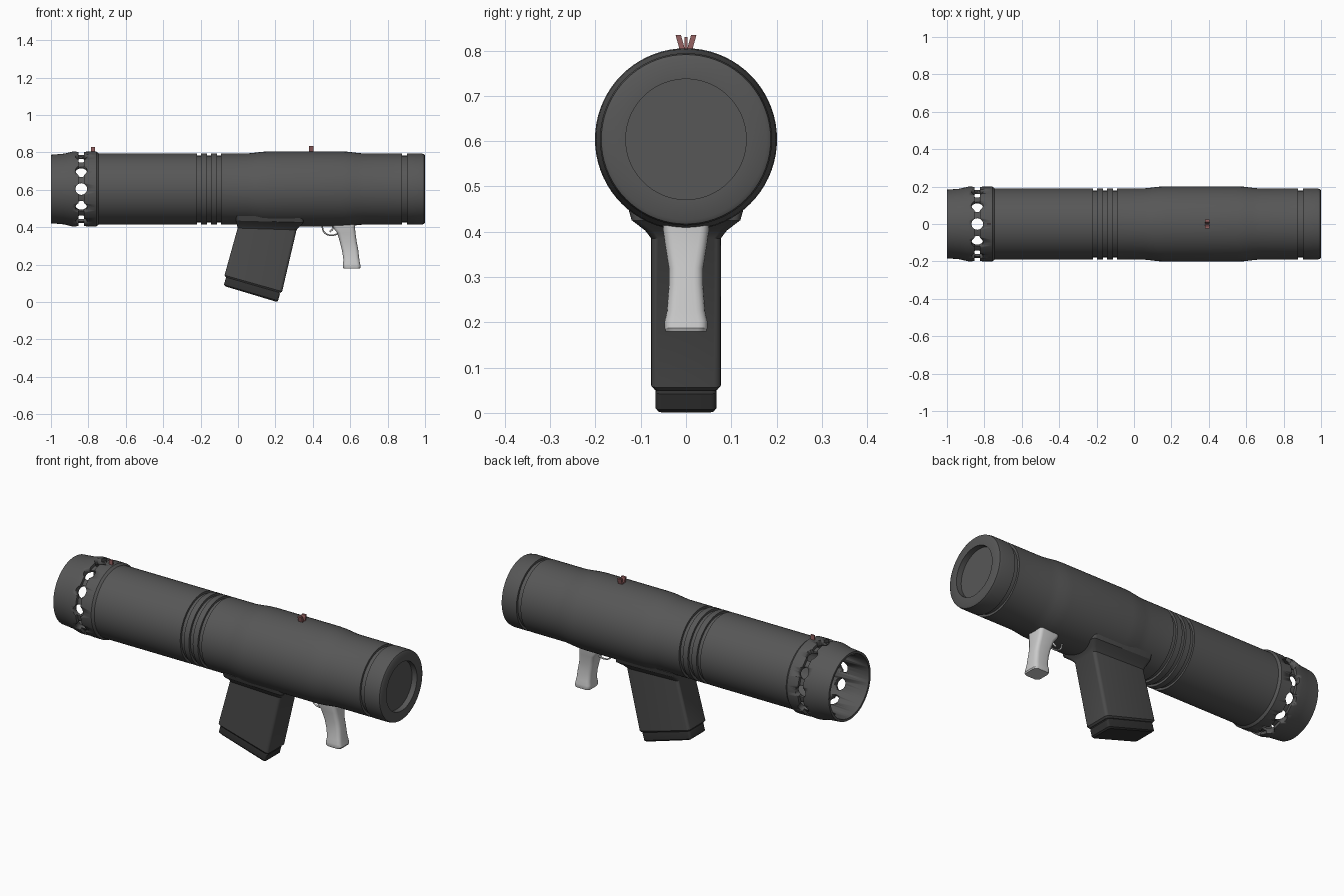
import bpy, bmesh, math
from mathutils import Vector

if "Cube" in bpy.data.objects:
    bpy.data.objects.remove(bpy.data.objects["Cube"])

AXIS_Z = 0.604


def material(name, rgb):
    m = bpy.data.materials.new(name)
    m.diffuse_color = (*rgb, 1)
    m.use_nodes = True
    m.node_tree.nodes["Principled BSDF"].inputs["Base Color"].default_value = m.diffuse_color
    return m


DARK = material("dark_grey", (0.095, 0.095, 0.095))
MAG = material("magazine_grey", (0.07, 0.07, 0.07))
BLACK = material("near_black", (0.03, 0.03, 0.03))
RED = material("dull_red", (0.3, 0.12, 0.12))


def finish(name, bm, mat=None, angle=30):
    bmesh.ops.recalc_face_normals(bm, faces=bm.faces[:])
    me = bpy.data.meshes.new(name)
    bm.to_mesh(me)
    bm.free()
    ob = bpy.data.objects.new(name, me)
    bpy.context.collection.objects.link(ob)
    if mat:
        me.materials.append(mat)
    bpy.ops.object.select_all(action='DESELECT')
    ob.select_set(True)
    bpy.context.view_layer.objects.active = ob
    bpy.ops.object.shade_smooth_by_angle(angle=math.radians(angle))
    return ob


def lathe(name, profile, mat, n=72):
    """Solid of revolution about the x axis; profile starts and ends at r = 0."""
    bm = bmesh.new()
    rings = []
    for x, r in profile:
        count = 1 if r == 0 else n
        rings.append([bm.verts.new((x, r * math.cos(2 * math.pi * i / n),
                                    AXIS_Z + r * math.sin(2 * math.pi * i / n))) for i in range(count)])
    for a, b in zip(rings, rings[1:]):
        for i in range(n):
            j = (i + 1) % n
            quad = [a[i % len(a)], a[j % len(a)], b[j % len(b)], b[i % len(b)]]
            bm.faces.new(list(dict.fromkeys(quad)))
    return finish(name, bm, mat)


def loft(name, sections, radius, mat=None, steps=4):
    """Rounded rectangles, each given by rear (x, z), front (x, z) and half width in y."""
    bm = bmesh.new()
    rings = []
    for (x0, z0), (x1, z1), w in sections:
        p, q = Vector((x0, 0, z0)), Vector((x1, 0, z1))
        c, u, half = (p + q) / 2, (q - p).normalized(), (q - p).length / 2
        ring = []
        for k, (sx, sy) in enumerate(((1, 1), (-1, 1), (-1, -1), (1, -1))):
            for s in range(steps + 1):
                a = math.pi / 2 * (k + s / steps)
                du = sx * (half - radius) + radius * math.cos(a)
                dy = sy * (w - radius) + radius * math.sin(a)
                ring.append(bm.verts.new(c + u * du + Vector((0, dy, 0))))
        rings.append(ring)
    for a, b in zip(rings, rings[1:]):
        for i in range(len(a)):
            j = (i + 1) % len(a)
            bm.faces.new((a[i], a[j], b[j], b[i]))
    bm.faces.new(rings[0])
    bm.faces.new(rings[-1])
    return finish(name, bm, mat)


def wire(name, points, radius, mat=None):
    cu = bpy.data.curves.new(name, 'CURVE')
    cu.dimensions = '3D'
    cu.bevel_depth = radius
    cu.use_fill_caps = True
    sp = cu.splines.new('BEZIER')
    sp.bezier_points.add(len(points) - 1)
    for bp, (x, z) in zip(sp.bezier_points, points):
        bp.co = (x, 0, z)
        bp.handle_left_type = bp.handle_right_type = 'AUTO'
    ob = bpy.data.objects.new(name, cu)
    bpy.context.collection.objects.link(ob)
    if mat:
        cu.materials.append(mat)


def peg(name, x, lean, height, size):
    """Small sight post on top of the tube, leaning sideways."""
    bm = bmesh.new()
    bmesh.ops.create_cube(bm, size=1)
    for v in bm.verts:
        top = v.co.z > 0
        v.co = (x + v.co.x * size[0], v.co.y * size[1] + (lean if top else lean * 0.2),
                height if top else 0.785)
    finish(name, bm, RED)


# Launch tube: hollow rear, vented collar, ribs, bulge, grooved nose with recess
groove = lambda a, b, r=0.19, d=0.178: [(a, r), (a, d), (b, d), (b, r)]
profile = [(-0.6, 0), (-0.6, 0.17), (-1, 0.17), (-1, 0.183), (-0.93, 0.189), (-0.885, 0.2)]
profile += groove(-0.853, -0.823, 0.2, 0.184)
profile += [(-0.757, 0.2), (-0.745, 0.19)]
for i in range(3):
    profile += groove(-0.22 + i * 0.0535, -0.197 + i * 0.0535)
profile += [(0.05, 0.19), (0.09, 0.194), (0.13, 0.199), (0.17, 0.201),
            (0.55, 0.201), (0.59, 0.199), (0.63, 0.194), (0.67, 0.19)]
profile += groove(0.877, 0.903)
profile += [(0.98, 0.19), (0.995, 0.187), (1, 0.178), (1, 0.133), (0.97, 0.133), (0.97, 0)]
tube = lathe("launch_tube", profile, DARK)

# Twelve vent holes: six cylinders straight through the collar
bm = bmesh.new()
for i in range(6):
    res = bmesh.ops.create_cone(bm, cap_ends=True, segments=24, radius1=0.031, radius2=0.031, depth=0.6)
    a = math.radians(30 * i)
    for v in res["verts"]:
        y, z = v.co.y, v.co.z
        v.co = (v.co.x - 0.838, y * math.cos(a) - z * math.sin(a),
                AXIS_Z + y * math.sin(a) + z * math.cos(a))
cutter = finish("vent_cutter", bm)
cutter.hide_render = True
cutter.hide_set(True)
cut = tube.modifiers.new("vents", 'BOOLEAN')
cut.operation = 'DIFFERENCE'
cut.object = cutter
cut.solver = 'EXACT'
cut.use_self = True

# Magazine with flared well, and its base plate
loft("magazine", [((-0.066, 0.133), (0.226, 0.049), 0.071), ((-0.072, 0.143), (0.236, 0.056), 0.077),
                  ((-0.002, 0.395), (0.313, 0.385), 0.077), ((-0.006, 0.412), (0.328, 0.402), 0.09),
                  ((-0.01, 0.435), (0.35, 0.425), 0.12), ((-0.01, 0.46), (0.35, 0.46), 0.13)], 0.016, MAG)
loft("magazine_base", [((-0.066, 0.083), (0.206, 0.001), 0.062), ((-0.075, 0.092), (0.214, 0.007), 0.067),
                       ((-0.066, 0.126), (0.224, 0.042), 0.067), ((-0.056, 0.14), (0.218, 0.06), 0.062)],
     0.012, BLACK)

# Pistol grip
loft("grip", [((0.564, 0.18), (0.653, 0.18), 0.045), ((0.561, 0.187), (0.656, 0.187), 0.047),
              ((0.561, 0.203), (0.653, 0.203), 0.047), ((0.564, 0.225), (0.649, 0.225), 0.042),
              ((0.557, 0.27), (0.642, 0.285), 0.038), ((0.545, 0.32), (0.635, 0.32), 0.038),
              ((0.53, 0.37), (0.628, 0.37), 0.046), ((0.51, 0.395), (0.625, 0.4), 0.05),
              ((0.5, 0.43), (0.625, 0.43), 0.052)], 0.02)

# Trigger guard and trigger
wire("trigger_guard", [(0.448, 0.41), (0.462, 0.372), (0.495, 0.357), (0.545, 0.368)], 0.004)
wire("trigger", [(0.51, 0.415), (0.505, 0.39), (0.49, 0.376)], 0.005)

# Sights: V notch towards one end, single post at the other
for side, label in ((-1, "right"), (1, "left")):
    peg("notch_sight_" + label, 0.392, side * 0.017, 0.834, (0.025, 0.012))
peg("post_sight", -0.775, 0, 0.83, (0.022, 0.007))
